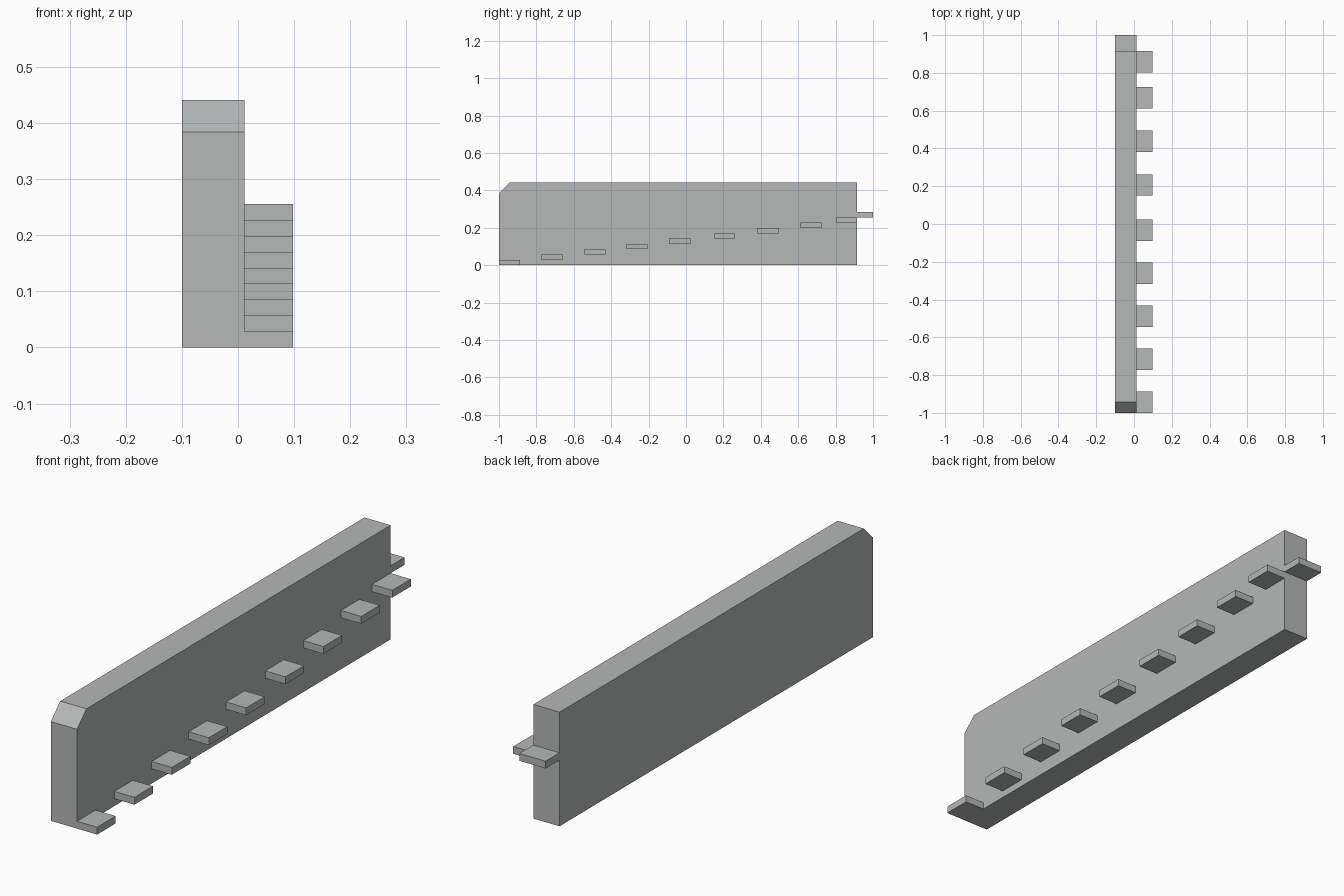
import bpy, bmesh

if "Cube" in bpy.data.objects:
    bpy.data.objects.remove(bpy.data.objects["Cube"])

stone = bpy.data.materials.new("stone_grey")
stone.diffuse_color = (0.46, 0.48, 0.475, 1)
stone.use_nodes = True
stone.node_tree.nodes["Principled BSDF"].inputs["Base Color"].default_value = stone.diffuse_color

X_BACK, X_FACE, X_TIP = -0.1, 0.012, 0.098   # wall back, wall face, tread tip
WALL_END = 0.915
RISE = 0.0284


def extrude_profile(name, profile, x0, x1):
    """Extrude a closed (y, z) profile from x0 to x1."""
    bm = bmesh.new()
    face = bm.faces.new([bm.verts.new((x0, y, z)) for y, z in profile])
    new = bmesh.ops.extrude_face_region(bm, geom=[face])["geom"]
    verts = [g for g in new if isinstance(g, bmesh.types.BMVert)]
    bmesh.ops.translate(bm, verts=verts, vec=(x1 - x0, 0, 0))
    bmesh.ops.recalc_face_normals(bm, faces=bm.faces)
    mesh = bpy.data.meshes.new(name)
    bm.to_mesh(mesh)
    bm.free()
    mesh.materials.append(stone)
    obj = bpy.data.objects.new(name, mesh)
    bpy.context.collection.objects.link(obj)
    return obj


def slab(name, x0, x1, y0, y1, level):
    z0, z1 = level * RISE, (level + 1) * RISE
    return extrude_profile(name, [(y0, z0), (y1, z0), (y1, z1), (y0, z1)], x0, x1)


# Wall with its front top corner cut off
extrude_profile("wall", [(-1, 0), (WALL_END, 0), (WALL_END, 0.441),
                         (-0.943, 0.441), (-1, 0.384)], X_BACK, X_FACE)

# Floating treads climbing along the wall
starts = [-1, -0.772, -0.544, -0.318, -0.09, 0.15, 0.382, 0.612, 0.802]
for i, y in enumerate(starts):
    slab(f"tread_{i + 1}", X_FACE, X_TIP, y, y + 0.113, i)

# Last tread turns the corner onto the end of the wall
slab("corner_tread", X_BACK, X_FACE, WALL_END, 1, len(starts))
